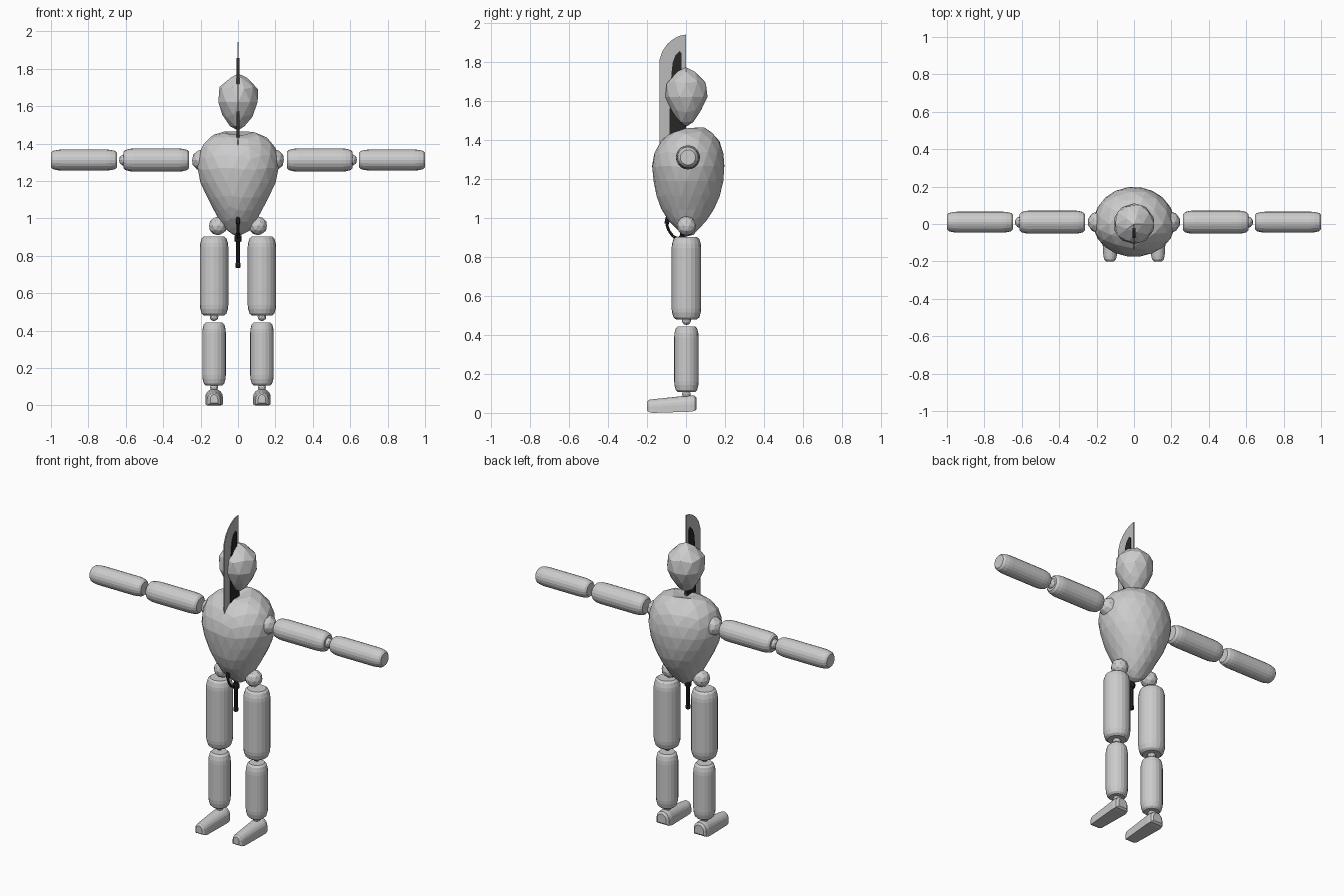
import bpy, bmesh, math
from mathutils import Vector, Matrix

if "Cube" in bpy.data.objects:
    bpy.data.objects.remove(bpy.data.objects["Cube"])


def material(name, rgb):
    m = bpy.data.materials.new(name)
    m.diffuse_color = (*rgb, 1)
    m.use_nodes = True
    m.node_tree.nodes["Principled BSDF"].inputs["Base Color"].default_value = m.diffuse_color
    return m


GREY = material("body_grey", (0.6, 0.6, 0.6))
STEEL = material("blade_grey", (0.5, 0.5, 0.5))
BLACK = material("grip_black", (0.02, 0.02, 0.02))


def finish(name, bm, mat, smooth=None):
    bmesh.ops.recalc_face_normals(bm, faces=bm.faces)
    me = bpy.data.meshes.new(name)
    bm.to_mesh(me)
    bm.free()
    ob = bpy.data.objects.new(name, me)
    bpy.context.collection.objects.link(ob)
    me.materials.append(mat)
    return ob


def lerp(table, t):
    """Linear lookup in rows of (key, values...)."""
    for a, b in zip(table, table[1:]):
        if t <= b[0]:
            f = max(0, (t - a[0]) / (b[0] - a[0]))
            return [p + (q - p) * f for p, q in zip(a[1:], b[1:])]
    return table[-1][1:]


def faceted_body(name, sub, table):
    """Icosphere reshaped by rows of (z, half width, front depth, back depth)."""
    bm = bmesh.new()
    bmesh.ops.create_icosphere(bm, subdivisions=sub, radius=1)
    z0, z1 = table[0][0], table[-1][0]
    for v in bm.verts:
        z = z0 + (z1 - z0) * (v.co.z + 1) / 2
        w, front, back = lerp(table, z)
        r = math.hypot(v.co.x, v.co.y)
        c, s = (v.co.x / r, v.co.y / r) if r > 1e-4 else (0, 0)
        v.co = (c * w, s * (back if s > 0 else front), z)
    return finish(name, bm, GREY)


def ball(name, centre, r, sub=2, mat=GREY):
    bm = bmesh.new()
    bmesh.ops.create_icosphere(bm, subdivisions=sub, radius=r,
                               matrix=Matrix.Translation(centre))
    return finish(name, bm, mat)


def limb(name, start, end, r, mat=GREY, sides=20, cap=0.035, inset=0.7):
    """Round bar with chamfered ends."""
    a, b = Vector(start), Vector(end)
    rot = (b - a).to_track_quat('Z', 'Y').to_matrix()
    n = (b - a).length
    rows = [(0, r * inset), (cap * 0.3, r * (inset + 0.17)), (cap, r * 0.97), (cap * 1.6, r),
            (n - cap * 1.6, r), (n - cap, r * 0.97), (n - cap * 0.3, r * (inset + 0.17)), (n, r * inset)]
    bm = bmesh.new()
    rings = []
    for t, q in rows:
        rings.append([bm.verts.new(a + rot @ Vector((q * math.cos(k * math.tau / sides),
                      q * math.sin(k * math.tau / sides), t))) for k in range(sides)])
    skin(bm, rings)
    return finish(name, bm, mat)


def skin(bm, rings):
    n = len(rings[0])
    for p, q in zip(rings, rings[1:]):
        for k in range(n):
            bm.faces.new((p[k], p[(k + 1) % n], q[(k + 1) % n], q[k]))
    bm.faces.new(rings[0])
    bm.faces.new(rings[-1])


def foot(name, cx):
    """Arched sections with a flat sole, along y: (y, half width, sole z, top z)."""
    bm = bmesh.new()
    rings = []
    for y, w, lo, hi in [(0.055, 0.03, 0.02, 0.075), (0.045, 0.042, 0.01, 0.088),
                         (0.02, 0.047, 0.006, 0.09), (-0.17, 0.036, 0.0, 0.07),
                         (-0.19, 0.031, 0.004, 0.067), (-0.2, 0.02, 0.012, 0.058)]:
        pts = [(-w, lo), (w, lo)]
        mid = lo + (hi - lo) * 0.45
        pts += [(w * math.cos(k * math.pi / 10), mid + (hi - mid) * math.sin(k * math.pi / 10))
                for k in range(11)]
        rings.append([bm.verts.new((cx + x, y, z)) for x, z in pts])
    skin(bm, rings)
    return finish(name, bm, GREY)


def plate(name, outline, half, mat):
    """Flat shape in the y-z plane, extruded across x."""
    bm = bmesh.new()
    rings = [[bm.verts.new((x, y, z)) for y, z in outline] for x in (-half, half)]
    skin(bm, rings)
    return finish(name, bm, mat)


# Head and torso
faceted_body("head", 2, [(1.47, 0.02, 0.02, 0.02), (1.50, 0.05, 0.045, 0.045),
                         (1.56, 0.088, 0.082, 0.085), (1.61, 0.108, 0.105, 0.108),
                         (1.65, 0.116, 0.112, 0.116), (1.69, 0.108, 0.104, 0.108),
                         (1.74, 0.073, 0.072, 0.073), (1.775, 0, 0, 0)])
torso = faceted_body("torso", 3, [
    (0.905, 0.01, 0.01, 0.03), (0.93, 0.06, 0.035, 0.055), (0.98, 0.095, 0.085, 0.1),
    (1.02, 0.115, 0.115, 0.13), (1.10, 0.16, 0.15, 0.172), (1.21, 0.21, 0.17, 0.196),
    (1.29, 0.222, 0.178, 0.2), (1.37, 0.205, 0.15, 0.185), (1.42, 0.175, 0.11, 0.16),
    (1.46, 0.11, 0.07, 0.115), (1.475, 0.05, 0.04, 0.07)])
# Neck hollow
for v in torso.data.vertices:
    if v.co.z > 1.40:
        v.co.z -= 0.04 * max(0, 1 - math.hypot(v.co.x, v.co.y + 0.02) / 0.1)

# Limbs, mirrored left and right
for side, s in (("left", 1), ("right", -1)):
    arm = lambda x: (s * x, 0.01, 1.312)
    ball(side + "_shoulder", (s * 0.19, 0.01, 1.312), 0.058)
    limb(side + "_upper_arm", arm(0.262), arm(0.612), 0.062)
    ball(side + "_elbow", arm(0.605), 0.032)
    limb(side + "_forearm", arm(0.647), arm(1.0), 0.056)
    leg = lambda z: (s * 0.128, 0.002, z)
    ball(side + "_hip", (s * 0.107, 0.002, 0.96), 0.05)
    limb(side + "_thigh", leg(0.48), leg(0.904), 0.076)
    ball(side + "_knee", leg(0.475), 0.024)
    limb(side + "_shin", leg(0.107), leg(0.444), 0.063)
    ball(side + "_ankle", leg(0.097), 0.022)
    foot(side + "_foot", s * 0.128)

# Upright sword: blade, dark inlay, grip and knuckle guard
plate("blade", [(0, 1.0), (0, 1.943), (-0.035, 1.936), (-0.065, 1.92), (-0.095, 1.895),
                (-0.12, 1.86), (-0.136, 1.815), (-0.136, 1.15), (-0.08, 1.05)], 0.003, STEEL)
plate("blade_inlay", [(-0.02, 1.0), (0.0, 1.1), (0.0, 1.6), (-0.022, 1.7), (-0.022, 1.845),
                      (-0.032, 1.858), (-0.055, 1.835), (-0.068, 1.80), (-0.075, 1.74),
                      (-0.085, 1.53), (-0.085, 1.1)], 0.009, BLACK)
grip = lambda z: (0, -0.02, z)
limb("grip", grip(0.745), grip(1.0), 0.011, BLACK, 10, 0.004)
limb("pommel", grip(0.735), grip(0.762), 0.014, BLACK, 10, 0.005)
limb("grip_collar", grip(0.875), grip(0.91), 0.02, BLACK, 10, 0.006)
path = [(0, -0.092, 1.005), (0, -0.1, 0.97), (0, -0.088, 0.935), (0, -0.065, 0.905), (0, -0.02, 0.888)]
for i, (a, b) in enumerate(zip(path, path[1:])):
    limb(f"knuckle_guard_{i + 1}", a, b, 0.012 if i == 0 else 0.007, BLACK, 8, 0.003, 0.8)
